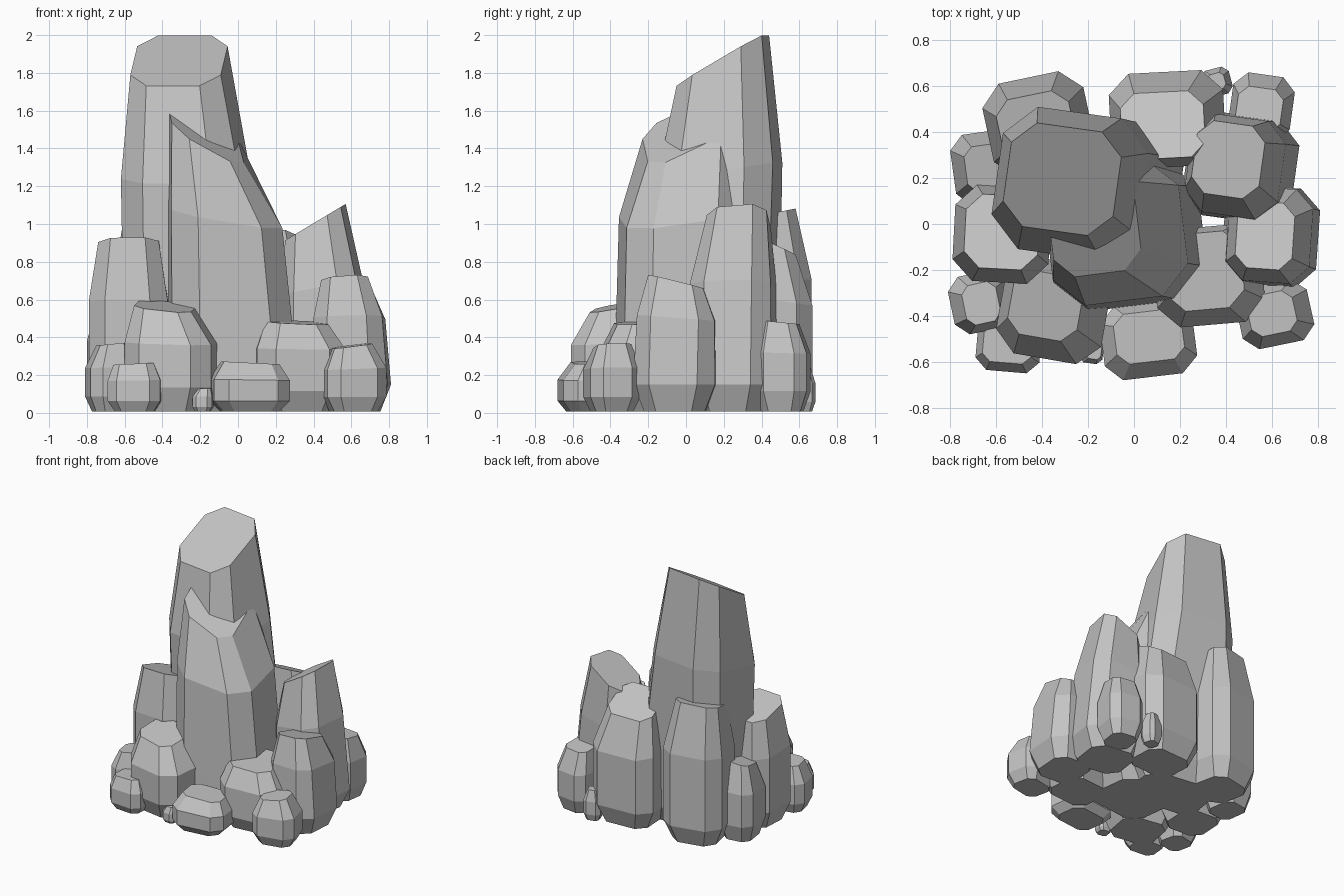
import bpy, bmesh, math

if "Cube" in bpy.data.objects:
    bpy.data.objects.remove(bpy.data.objects["Cube"])

stone = bpy.data.materials.new("grey_stone")
stone.diffuse_color = (0.55, 0.55, 0.55, 1)
stone.use_nodes = True
stone.node_tree.nodes["Principled BSDF"].inputs["Base Color"].default_value = stone.diffuse_color


def octagon(ext, rot, cut):
    """Corner-cut rectangle filling ext = (x0, x1, y0, y1), turned by rot degrees."""
    x0, x1, y0, y1 = ext
    cx, cy, a, b = (x0 + x1) / 2, (y0 + y1) / 2, (x1 - x0) / 2, (y1 - y0) / 2
    c = cut * min(a, b)
    pts = [(a, -b + c), (a, b - c), (a - c, b), (-a + c, b),
           (-a, b - c), (-a, -b + c), (-a + c, -b), (a - c, -b)]
    t = math.radians(rot)
    co, si = math.cos(t), math.sin(t)
    pts = [(x * co - y * si, x * si + y * co) for x, y in pts]
    # rescale so the turned outline still fills the extents
    sx = a / max(p[0] for p in pts)
    sy = b / max(p[1] for p in pts)
    return [(cx + x * sx, cy + y * sy) for x, y in pts]


def shrink(ext, f):
    x0, x1, y0, y1 = ext
    cx, cy = (x0 + x1) / 2, (y0 + y1) / 2
    return (cx + (x0 - cx) * f, cx + (x1 - cx) * f, cy + (y0 - cy) * f, cy + (y1 - cy) * f)


def rock(name, foot, top, z, tilt=(0, 0), rot=0, mid=None, zmid=None, cut=0.43):
    """Eight-sided stone: narrow base, wide belly, shoulder ring, tilted cap."""
    mid = mid or foot
    zmid = zmid or z * 0.66
    zlow = min(0.15, 0.24 * z)
    rings = [(shrink(foot, 0.74), 0.008, 0), (foot, zlow, 0), (mid, zmid, 0.3), (top, z, 1)]
    bm = bmesh.new()
    loops = []
    for ext, h, k in rings:
        mx, my = (ext[0] + ext[1]) / 2, (ext[2] + ext[3]) / 2
        loops.append([bm.verts.new((x, y, h + k * (tilt[0] * (x - mx) + tilt[1] * (y - my))))
                      for x, y in octagon(ext, rot, cut)])
    for lo, hi in zip(loops, loops[1:]):
        for i in range(8):
            j = (i + 1) % 8
            bm.faces.new((lo[i], lo[j], hi[j], hi[i]))
    bm.faces.new(loops[0][::-1])
    bm.faces.new(loops[-1])
    bm.normal_update()
    me = bpy.data.meshes.new(name)
    bm.to_mesh(me)
    bm.free()
    me.materials.append(stone)
    ob = bpy.data.objects.new(name, me)
    bpy.context.collection.objects.link(ob)


# two tall pillars
rock("main_pillar", (-0.60, 0.22, -0.14, 0.49), (-0.57, -0.055, -0.05, 0.44), 1.865,
     (0.08, 0.58), -8, (-0.62, 0.06, -0.16, 0.51), 1.27)
rock("front_pillar", (-0.39, 0.32, -0.38, 0.28), (-0.385, 0.03, -0.23, 0.26), 1.50,
     (-0.60, 0.40), 7, (-0.395, 0.235, -0.355, 0.28), 1.05)

# medium columns around the pillars
rock("left_column", (-0.79, -0.36, -0.26, 0.17), (-0.74, -0.41, -0.20, 0.13), 0.88, (0, -0.3), -3)
rock("back_left_column", (-0.66, -0.17, 0.20, 0.665), (-0.60, -0.25, 0.26, 0.58), 1.05, (0, 0.2), 12)
rock("back_column", (-0.11, 0.40, 0.24, 0.67), (-0.06, 0.31, 0.28, 0.58), 0.90, (0.05, -0.45), 3)
rock("back_right_column", (0.21, 0.72, 0.00, 0.49), (0.25, 0.57, 0.11, 0.45), 1.01, (0.6, 0), -8,
     (0.22, 0.66, 0.02, 0.48))
rock("right_column", (0.38, 0.81, -0.28, 0.17), (0.44, 0.70, -0.20, 0.10), 0.69, (0.06, -0.25), -4,
     (0.40, 0.78, -0.26, 0.165), 0.50)

# low boulders around the foot
rock("front_left_boulder", (-0.60, -0.10, -0.61, -0.14), (-0.55, -0.22, -0.51, -0.20), 0.565,
     (-0.08, 0.18), -10)
rock("front_right_boulder", (0.08, 0.57, -0.45, 0.00), (0.13, 0.48, -0.38, -0.03), 0.48,
     (-0.05, 0.05), 5, None, 0.34)
rock("left_back_boulder", (-0.80, -0.50, 0.08, 0.41), (-0.74, -0.55, 0.14, 0.35), 0.58, (0.1, 0.2), 8)
rock("back_corner_boulder", (0.41, 0.70, 0.36, 0.66), (0.44, 0.65, 0.40, 0.60), 0.48, (0, -0.1), -8)
rock("right_front_boulder", (0.44, 0.785, -0.545, -0.24), (0.49, 0.71, -0.49, -0.29), 0.355,
     (0.12, 0.05), 12)
rock("front_stone", (-0.15, 0.275, -0.68, -0.33), (-0.09, 0.22, -0.61, -0.37), 0.265, (-0.05, 0), 7)
rock("front_left_stone", (-0.69, -0.40, -0.65, -0.40), (-0.66, -0.44, -0.61, -0.44), 0.26, (0.05, 0), -5)
rock("left_front_stone", (-0.81, -0.53, -0.48, -0.20), (-0.75, -0.58, -0.44, -0.25), 0.365, (0.1, 0), 12)

# pebbles
rock("front_pebble", (-0.24, -0.13, -0.61, -0.50), (-0.21, -0.14, -0.59, -0.52), 0.13, (0, 0), -8)
rock("back_pebble", (0.29, 0.43, 0.55, 0.685), (0.32, 0.40, 0.58, 0.66), 0.24, (0, 0), 15)
